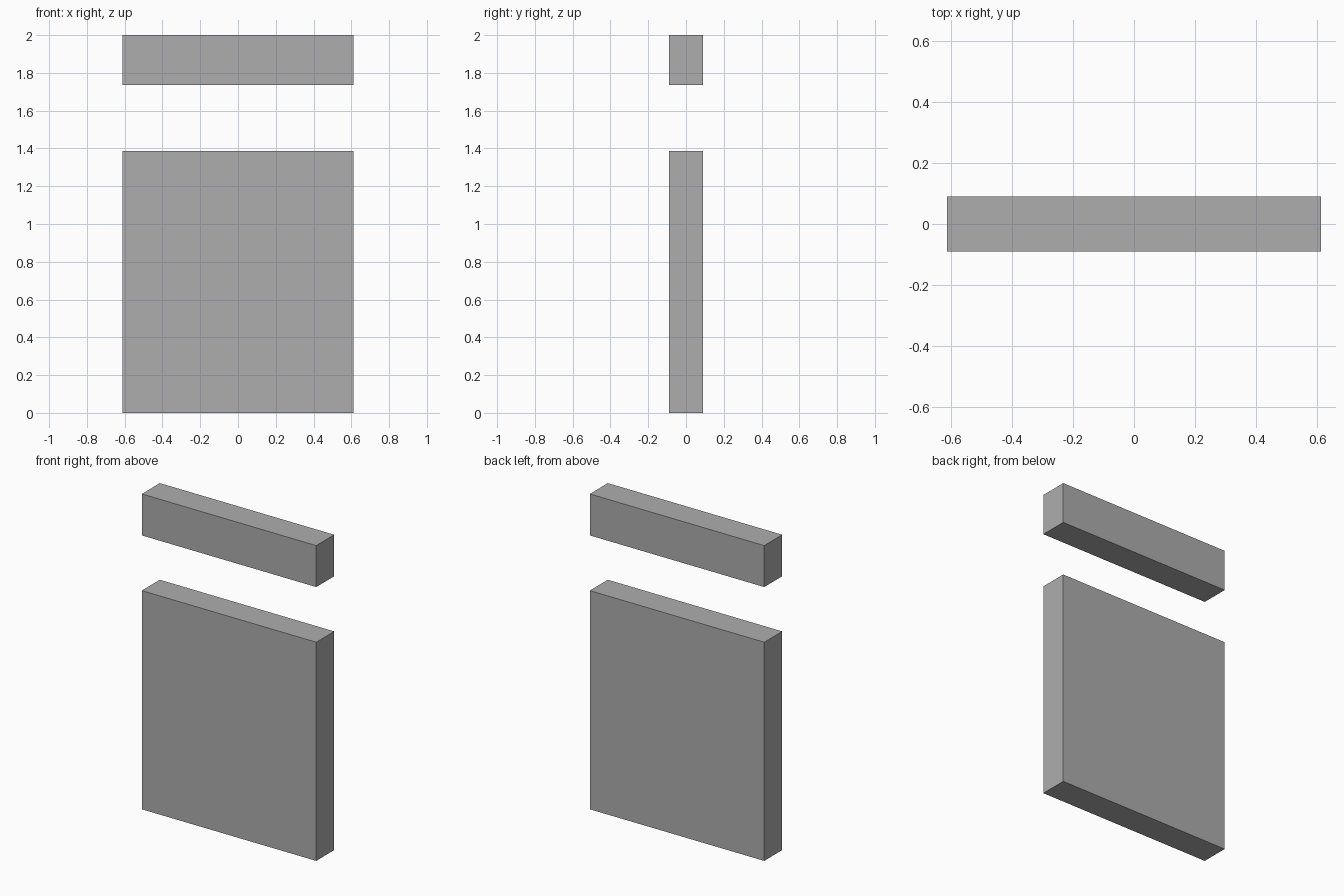
import bpy
import bmesh
from mathutils import Matrix, Vector

if "Cube" in bpy.data.objects:
    bpy.data.objects.remove(bpy.data.objects["Cube"])

WIDTH, DEPTH = 1.224, 0.18

# Dark grey shared by both parts
grey = bpy.data.materials.new("dark_grey")
grey.diffuse_color = (0.42, 0.42, 0.42, 1)
grey.use_nodes = True
grey.node_tree.nodes["Principled BSDF"].inputs["Base Color"].default_value = grey.diffuse_color


def add_block(name, z_low, z_high):
    """Flat-faced block centred on x and y, spanning z_low to z_high."""
    bm = bmesh.new()
    size = Vector((WIDTH, DEPTH, z_high - z_low))
    matrix = Matrix.LocRotScale(Vector((0, 0, (z_low + z_high) / 2)), None, size)
    bmesh.ops.create_cube(bm, size=1, matrix=matrix)
    mesh = bpy.data.meshes.new(name)
    bm.to_mesh(mesh)
    bm.free()
    mesh.materials.append(grey)
    obj = bpy.data.objects.new(name, mesh)
    bpy.context.collection.objects.link(obj)
    return obj


# Large lower slab
add_block("lower_panel", 0.0, 1.387)

# Separate bar floating above the gap
add_block("upper_bar", 1.737, 2.0)
